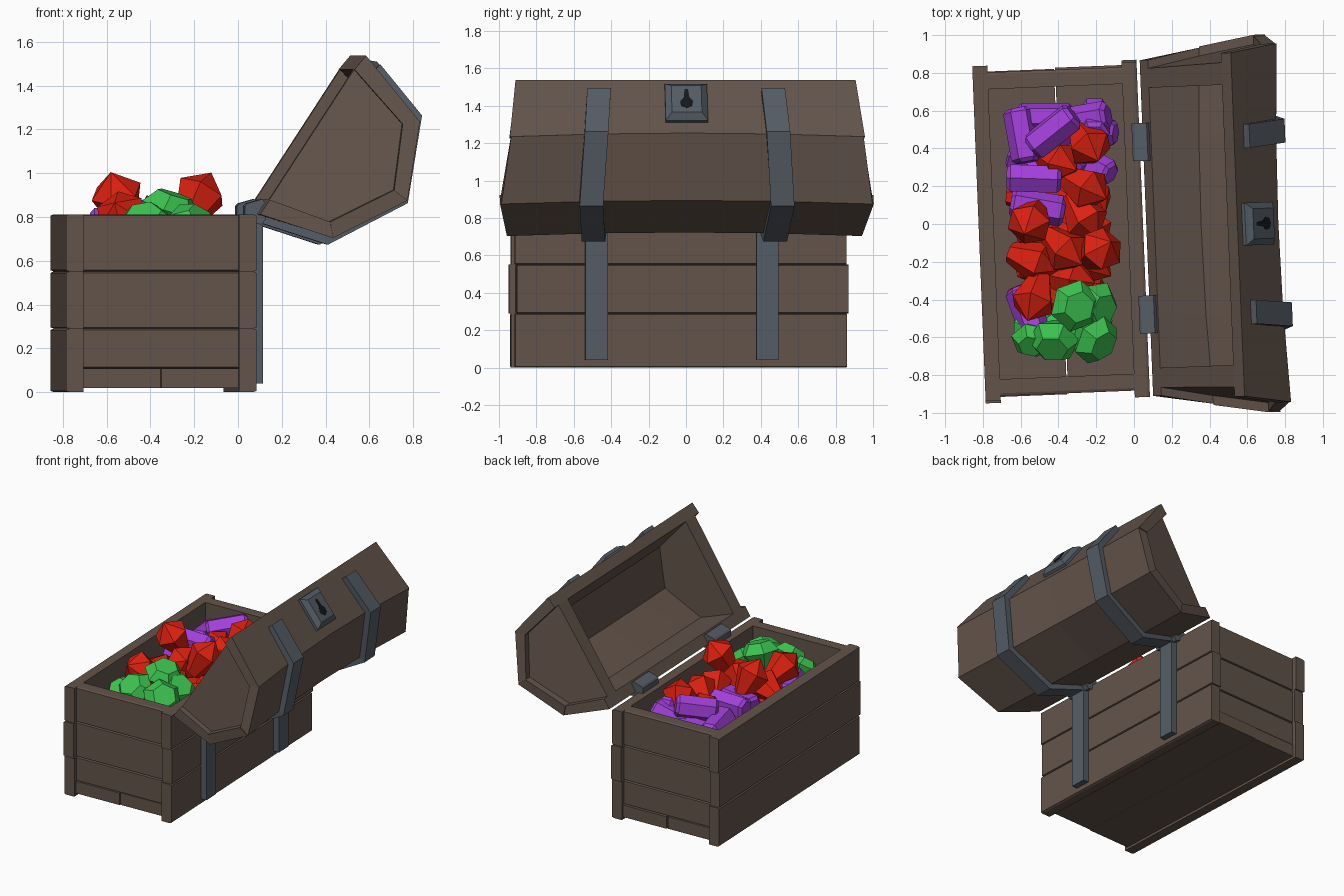
import bpy, bmesh, math, random
from mathutils import Matrix, Vector, Euler

if "Cube" in bpy.data.objects:
    bpy.data.objects.remove(bpy.data.objects["Cube"])

random.seed(4)
ROOT = Matrix.Translation((-0.386, -0.04, 0)) @ Matrix.Rotation(math.radians(2.3), 4, 'Z')


def material(name, rgb):
    m = bpy.data.materials.new(name)
    m.diffuse_color = (*rgb, 1)
    m.use_nodes = True
    m.node_tree.nodes["Principled BSDF"].inputs["Base Color"].default_value = m.diffuse_color
    return m


WOOD = material("wood", (0.125, 0.088, 0.07))
METAL = material("metal", (0.09, 0.108, 0.13))
DARK = material("dark", (0.008, 0.008, 0.01))
RED = material("red_gem", (0.72, 0.015, 0.005))
GREEN = material("green_gem", (0.045, 0.55, 0.08))
PURPLE = material("purple_gem", (0.36, 0.05, 0.7))


def loft(name, rings, mat, matrix=ROOT):
    """Skin equal-length rings of points and cap both ends."""
    bm = bmesh.new()
    rows = [[bm.verts.new(p) for p in r] for r in rings]
    n = len(rows[0])
    for a, b in zip(rows, rows[1:]):
        for i in range(n):
            j = (i + 1) % n
            bm.faces.new((a[i], a[j], b[j], b[i]))
    bm.faces.new(rows[0])
    bm.faces.new(rows[-1])
    bmesh.ops.remove_doubles(bm, verts=bm.verts[:], dist=0.0005)
    bmesh.ops.recalc_face_normals(bm, faces=bm.faces[:])
    me = bpy.data.meshes.new(name)
    bm.to_mesh(me)
    bm.free()
    me.materials.append(mat)
    ob = bpy.data.objects.new(name, me)
    ob.matrix_world = matrix
    bpy.context.collection.objects.link(ob)
    return ob


def box(name, x0, x1, y0, y1, z0, z1, mat):
    return loft(name, [[(x0, y0, z), (x1, y0, z), (x1, y1, z), (x0, y1, z)] for z in (z0, z1)], mat)


def plank_profile(inner, outer, z0, z1):
    """Cross-section with chamfered outer edges, so stacked planks show a groove."""
    c = outer - math.copysign(.014, outer)
    return [(inner, z0), (c, z0), (outer, z0 + .006), (outer, z1 - .006), (c, z1), (inner, z1)]


# Box walls: three plank rows, slightly uneven lengths
for i, (z0, z1, dy) in enumerate([(0, .29, -.004), (.29, .551, .006), (.551, .812, -.006)]):
    for s, side in ((-1, "left"), (1, "right")):
        prof = plank_profile(s * .355, s * .435, z0, z1)
        loft(f"{side}_plank_{i}", [[(x, y + dy * s, z) for x, z in prof] for y in (-.887, .887)], WOOD)
        prof = plank_profile(s * .768, s * .857, max(z0, .108), z1)
        end = "back" if s > 0 else "front"
        loft(f"{end}_plank_{i}", [[(x, y, z) for y, z in prof] for x in (-.356, .356)], WOOD)

# Floor boards
box("floor_board_left", -.357, -.003, -.862, .862, .018, .108, WOOD)
box("floor_board_right", .003, .357, -.855, .868, .018, .108, WOOD)

# Lid frame: u runs across the opening from the hinge, v points outward
C, N = Vector((.545, 0, .838)), Vector((.838, 0, -.545))


def lid(u, v, y, t=1.0):
    v -= .035 * (1 - t * t) * min(1, max(v, 0) / .3)
    return Vector((.452, y, .812)) + C * u + N * v


OUTER = [(0, 0), (.09, .337), (.418, .527), (.752, .38), (.872, .01)]
INNER = [(.08, 0), (.145, .285), (.425, .45), (.7, .32), (.79, 0)]
HALF = [.895, .95, 1.0, .95, .91]

# Lid planks, bowed along their length
for i in range(4):
    k = 1 if i % 2 else .993
    rings = [[lid(*p, t * h * k, t) for p, h in
              ((OUTER[i], HALF[i]), (OUTER[i + 1], HALF[i + 1]), (INNER[i + 1], HALF[i + 1]), (INNER[i], HALF[i]))]
             for t in (-1, -.5, 0, .5, 1)]
    loft(f"lid_plank_{i}", rings, WOOD)

# Lid end panels, thick and recessed behind the plank ends
for s, side in ((-1, "front"), (1, "back")):
    rings = [[lid(u, v, s * (h - .05)) for (u, v), h in zip(INNER, HALF)],
             [lid(u, v, s * .742) for u, v in INNER]]
    loft(f"lid_{side}_panel", rings, WOOD)

# Iron straps and hinges
STRAP = [(-.035, -.005), (.06, .373), (.418, .575), (.79, .412), (.882, .11)]
BASE = [(.02, -.005), (.11, .31), (.42, .48), (.73, .35), (.82, .09)]
for s, side in ((-1, "front"), (1, "back")):
    y = s * .457
    box(f"{side}_body_strap", .43, .48, y - .06, y + .06, .04, .79, METAL)
    rings = []
    for p, q, h in zip(STRAP, BASE, HALF):
        c = s * .512 * h
        rings.append([lid(*p, c - .063, .5), lid(*p, c + .063, .5), lid(*q, c + .063, .5), lid(*q, c - .063, .5)])
    loft(f"{side}_lid_strap", rings, METAL)
    prof = [(.395, .812), (.395, .85), (.405, .862), (.475, .882), (.492, .862), (.492, .79), (.47, .765), (.436, .775)]
    loft(f"{side}_hinge", [[(x, yy, z) for x, z in prof] for yy in (y - .1, y + .1)], METAL)

# Lock plate and keyhole on the front lid plank
p3, p4 = lid(*OUTER[3], 0, 0), lid(*OUTER[4], 0, 0)
along = (p4 - p3).normalized()
out = Vector((0, 1, 0)).cross(along).normalized()
if out.x < 0:
    out = -out
mid = p3.lerp(p4, .54)


def lock_pt(y, a, o):
    return mid + Vector((0, y, 0)) + along * a + out * o


def rect(w, a, o):
    return [lock_pt(y * w, b * a, o) for y, b in ((-1, -1), (1, -1), (1, 1), (-1, 1))]


loft("lock_plate", [rect(.113, .122, -.02), rect(.113, .122, .02), rect(.08, .09, .05)], METAL)
arc = [math.radians(115 + 310 * i / 6) for i in range(7)]
hole = [(.036 * math.cos(a), -.025 + .036 * math.sin(a)) for a in arc] + [(.009, .065), (-.009, .065)]
loft("keyhole", [[lock_pt(y, a, o) for y, a in hole] for o in (.04, .052)], DARK)

# Gems: pointed drops, flat-topped cuts and long prisms
SHAPES = {
    "red": (RED, 6, [(.055, -.15), (.12, .03), (0, .135)]),
    "green": (GREEN, 6, [(0, -.15), (.14, .03), (.085, .1)]),
    "purple": (PURPLE, 6, [(.06, -.145), (.082, -.125), (.082, .125), (.06, .145)]),
}
count = 0


def gem(kind, x, y, z, rot, scale=1.0):
    global count
    mat, n, prof = SHAPES[kind]
    rings = [[(r * math.cos(2 * math.pi * i / n), r * math.sin(2 * math.pi * i / n), h) for i in range(n)]
             for r, h in prof]
    m = Matrix.LocRotScale(Vector((x, y, z)), Euler([math.radians(d) for d in rot]), Vector((scale,) * 3))
    count += 1
    loft(f"{kind}_gem_{count}", rings, mat, m)


for g in [
    ("red", -.55, .01, .89, (25, -20, 10)), ("red", -.18, -.14, .89, (-10, 32, 20)),
    ("red", -.24, .42, .81, (40, 30, 0)), ("red", -.25, .19, .77, (60, 20, 50)),
    ("red", -.26, .03, .75, (75, 10, 30)), ("red", -.36, -.14, .79, (35, 50, 0)),
    ("red", -.53, -.40, .80, (60, 15, -25)), ("red", -.40, .33, .72, (20, 50, 0)),
    ("red", -.52, -.20, .72, (80, 0, 70)), ("red", -.33, -.29, .70, (10, 70, 0)),
    ("purple", -.43, .49, .80, (80, 20, 125)), ("purple", -.53, .24, .76, (90, 30, 88)),
    ("purple", -.51, .09, .72, (90, 0, 80)), ("purple", -.59, .47, .71, (85, 0, 10)),
    ("purple", -.27, .55, .71, (70, 0, 100)), ("purple", -.47, .56, .67, (90, 10, 90)),
    ("purple", -.21, .54, .68, (30, 0, 0)), ("purple", -.56, -.47, .66, (80, 0, 20)),
    ("green", -.32, -.43, .81, (12, 15, 20)), ("green", -.42, -.60, .74, (40, -10, 0)),
    ("green", -.22, -.60, .73, (45, 25, 30)), ("green", -.22, -.43, .73, (20, 40, 10)),
    ("green", -.54, -.60, .70, (25, -30, 40), .8),
]:
    gem(*g)

# Hidden lower layer of the pile
for row in range(7):
    for x in (-.54, -.38, -.22):
        y = -.56 + row * .175
        kind = "green" if row < 1 else ("purple" if row > 4 else "red")
        gem(kind, x, y, .61, [random.uniform(0, 90) for _ in range(3)], .9)
